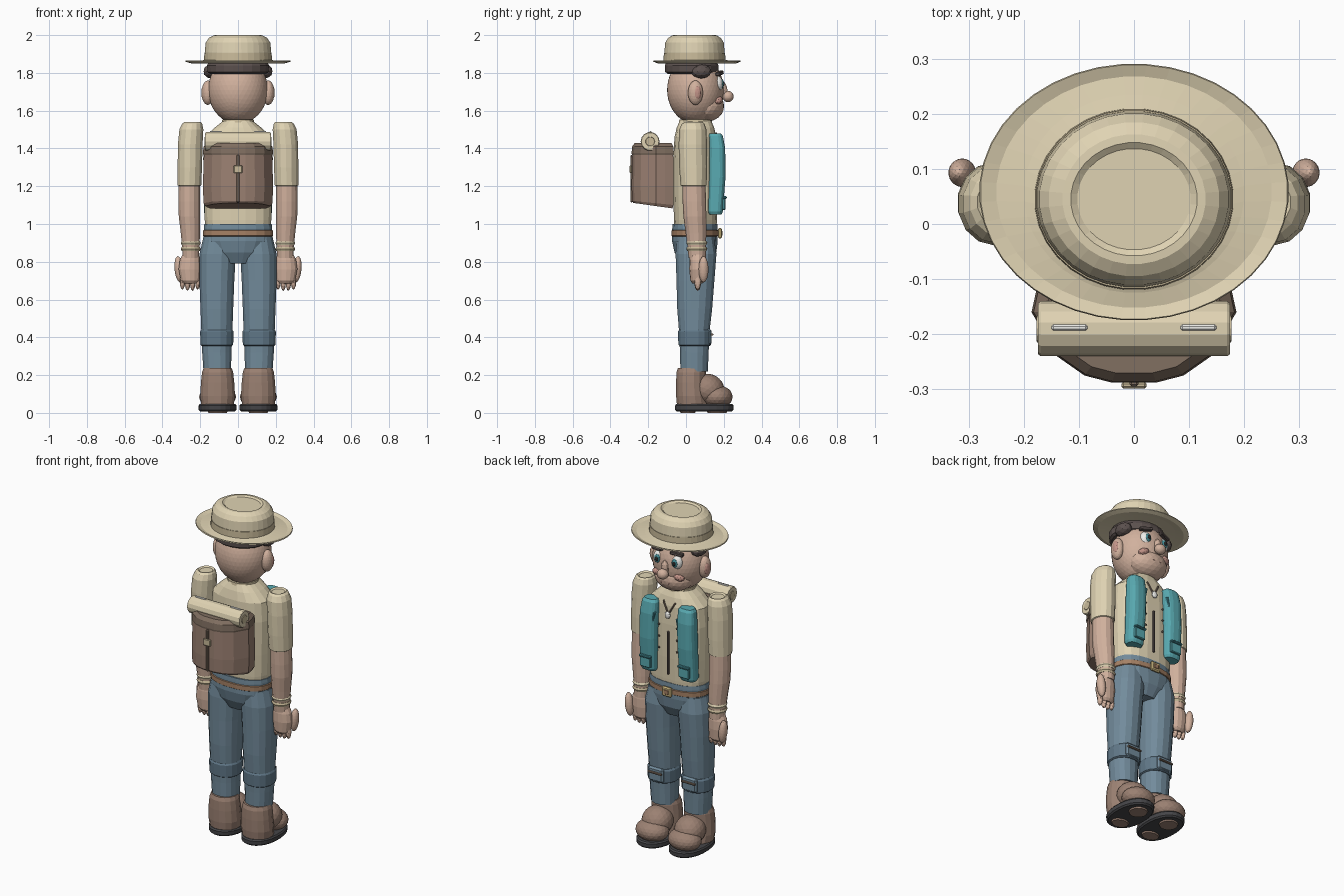
import bpy, bmesh, math
from mathutils import Vector, Matrix, Euler

COLORS = dict(cream=(.74, .65, .45), tan=(.58, .49, .32), skin=(.64, .44, .34), cheek=(.55, .30, .25),
              leather=(.33, .22, .17), lid=(.22, .16, .12), jeans=(.17, .26, .33), patch=(.12, .19, .25),
              teal=(.10, .40, .44), dark_teal=(.06, .26, .30), belt=(.38, .22, .13), gold=(.70, .55, .25),
              hair=(.11, .085, .08), sole=(.06, .06, .065), white=(.85, .85, .82), black=(.02, .02, .02))
MATS = {}
for key, c in COLORS.items():
    MATS[key] = bpy.data.materials.new(key)
    MATS[key].diffuse_color = (*c, 1)


def finish(name, bm, mat):
    bmesh.ops.recalc_face_normals(bm, faces=bm.faces)
    me = bpy.data.meshes.new(name)
    bm.to_mesh(me)
    bm.free()
    me.materials.append(MATS[mat])
    ob = bpy.data.objects.new(name, me)
    bpy.context.collection.objects.link(ob)
    return ob


def skin(name, rings, mat):
    """Bridge rings of 3D points and cap both ends."""
    bm = bmesh.new()
    vs = [[bm.verts.new(p) for p in r] for r in rings]
    n = len(vs[0])
    for a, b in zip(vs, vs[1:]):
        for i in range(n):
            j = (i + 1) % n
            bm.faces.new((a[i], a[j], b[j], b[i]))
    bm.faces.new(vs[0])
    bm.faces.new(vs[-1])
    return finish(name, bm, mat)


def loft(name, rings, mat, n=16, p=2.0):
    """Stack of (super)ellipses given as (z, cx, cy, rx, ry)."""
    def pt(z, cx, cy, rx, ry, t):
        c, s = math.cos(t), math.sin(t)
        return (cx + rx * math.copysign(abs(c) ** (2 / p), c), cy + ry * math.copysign(abs(s) ** (2 / p), s), z)
    return skin(name, [[pt(*r, 2 * math.pi * (i + .5) / n) for i in range(n)] for r in rings], mat)


def ball(name, loc, r, mat, sub=2, rot=(0, 0, 0)):
    bm = bmesh.new()
    m = Matrix.LocRotScale(Vector(loc), Euler(rot), Vector(r))
    bmesh.ops.create_icosphere(bm, subdivisions=sub, radius=1, matrix=m)
    return finish(name, bm, mat)


def box(name, loc, size, mat, rot=(0, 0, 0), bevel=.004):
    bm = bmesh.new()
    bmesh.ops.create_cube(bm, size=1, matrix=Matrix.LocRotScale(Vector(loc), Euler(rot), Vector(size)))
    bmesh.ops.bevel(bm, geom=bm.edges[:], offset=min(bevel, min(size) * .3), segments=1, affect='EDGES')
    return finish(name, bm, mat)


def rod(name, y, z, x0, x1, r, mat, n=14):
    """Cylinder lying along x with softened ends."""
    ring = lambda x, q: [(x, y + q * math.cos(2 * math.pi * i / n), z + q * math.sin(2 * math.pi * i / n))
                         for i in range(n)]
    return skin(name, [ring(x0, r * .93), ring(x0 + .005, r), ring(x1 - .005, r), ring(x1, r * .93)], mat)


# Hat
HY = .045
loft("hat_brim", [(1.862, 0, HY, .14, .13), (1.856, 0, .055, .20, .18), (1.851, 0, .058, .25, .21),
                  (1.860, 0, .058, .281, .233), (1.866, 0, .058, .279, .231), (1.858, 0, .058, .25, .21),
                  (1.864, 0, .055, .20, .18), (1.872, 0, HY, .16, .15)], "cream", 40)
loft("hat_band", [(1.862, 0, HY, .181, .165), (1.905, 0, HY, .179, .163)], "tan", 32)
loft("hat_crown", [(1.88, 0, HY, .175, .16), (1.91, 0, HY, .177, .16), (1.96, 0, HY, .172, .156),
                   (1.985, 0, HY, .155, .14), (1.999, 0, HY, .13, .118), (2.0, 0, HY, .115, .103),
                   (1.992, 0, HY, .103, .092)], "cream", 32)

# Head and face
ball("head", (0, .05, 1.71), (.158, .15, .18), "skin", 4)
ball("jaw", (0, .11, 1.625), (.118, .092, .083), "skin", 3)
loft("neck", [(1.49, 0, .05, .075, .075), (1.60, 0, .05, .068, .068)], "skin", 16)
loft("hair", [(1.795, 0, .03, .150, .128), (1.805, 0, .03, .163, .142), (1.84, 0, .03, .166, .144),
              (1.865, 0, .03, .15, .13)], "hair", 20)
ball("nose_bridge", (0, .198, 1.705), (.022, .022, .045), "skin")
ball("nose_tip", (0, .222, 1.675), (.033, .03, .03), "skin", 3)
box("mouth", (0, .193, 1.612), (.06, .012, .008), "cheek")
for s, side in ((1, "right"), (-1, "left")):
    ball(side + "_ear", (s * .16, .05, 1.695), (.033, .04, .065), "skin", 3)
    ball(side + "_inner_ear", (s * .178, .058, 1.695), (.017, .024, .042), "cheek")
    ball(side + "_sideburn", (s * .142, .08, 1.808), (.042, .055, .038), "hair")
    ball(side + "_eye", (s * .06, .168, 1.742), (.034, .028, .042), "white", 3)
    ball(side + "_iris", (s * .058, .189, 1.742), (.02, .012, .026), "dark_teal")
    ball(side + "_pupil", (s * .058, .197, 1.742), (.011, .008, .014), "black")
    box(side + "_eyebrow", (s * .065, .178, 1.798), (.075, .025, .02), "hair", (0, s * .15, -s * .3))
    ball(side + "_cheek", (s * .075, .172, 1.655), (.032, .022, .02), "cheek", 2, (0, s * .3, -s * .4))

# Torso and shirt details
loft("torso", [(.97, 0, .05, .172, .112), (1.02, 0, .05, .178, .115), (1.15, 0, .05, .182, .118),
               (1.35, 0, .05, .186, .118), (1.46, 0, .05, .176, .112), (1.51, 0, .05, .125, .1),
               (1.545, 0, .05, .08, .085)], "cream", 20, 2.5)
loft("collar", [(1.53, 0, .05, .088, .09), (1.552, 0, .05, .084, .086), (1.552, 0, .05, .07, .07)], "tan", 20)
box("placket", (0, .168, 1.18), (.014, .012, .26), "hair")
ball("pendant", (0, .175, 1.41), (.018, .01, .022), "white")
for s, side in ((1, "right"), (-1, "left")):
    box(side + "_collar_cord", (s * .022, .163, 1.452), (.008, .012, .075), "lid", (.15, s * .5, 0))
    loft(side + "_vest_panel", [(1.05, s * .13, .155, .045, .033), (1.065, s * .13, .155, .052, .04),
                                (1.25, s * .127, .165, .055, .045), (1.40, s * .124, .165, .055, .043),
                                (1.465, s * .12, .158, .05, .038), (1.48, s * .12, .155, .04, .03)],
         "teal", 16, 2.8)
    box(side + "_vest_pocket", (s * .128, .2, 1.105), (.07, .018, .06), "teal")
    box(side + "_pocket_flap", (s * .128, .205, 1.14), (.076, .022, .014), "dark_teal")
    box(side + "_vest_lapel", (s * .085, .19, 1.36), (.012, .02, .11), "dark_teal", (0, -s * .2, 0))
    for i in range(3):
        ball(f"{side}_button_{i}", (s * .06, .172, 1.20 + .07 * i), (.007, .006, .007), "lid", 1)

# Arms and hands
for s, side in ((1, "right"), (-1, "left")):
    loft(side + "_sleeve", [(z, s * x, y, rx, ry) for z, x, y, rx, ry in (
        (1.20, .257, .04, .056, .06), (1.205, .257, .04, .064, .069), (1.30, .255, .038, .066, .074),
        (1.42, .253, .036, .067, .075), (1.50, .247, .036, .065, .072), (1.53, .243, .038, .055, .06),
        (1.54, .24, .04, .045, .048), (1.533, .24, .04, .035, .038))], "cream", 14)
    loft(side + "_arm", [(z, s * x, y, r, r * 1.05) for z, x, y, r in (
        (1.22, .257, .042, .058), (1.12, .258, .044, .059), (1.04, .257, .047, .058), (.95, .252, .053, .052),
        (.88, .25, .057, .047), (.82, .25, .06, .044))], "skin", 14)
    for i, z in enumerate((.90, .868)):
        loft(f"{side}_bracelet_{i}", [(z - .011, s * .25, .057, .049, .051), (z, s * .25, .057, .054, .056),
                                      (z + .011, s * .25, .057, .049, .051)], "tan" if i else "cream", 14)
    loft(side + "_palm", [(z, s * x, .06, rx, ry) for z, x, rx, ry in (
        (.685, .252, .035, .026), (.70, .253, .05, .037), (.76, .256, .06, .043), (.81, .254, .055, .042),
        (.845, .25, .042, .037))], "skin", 14)
    ball(side + "_thumb", (s * .312, .093, .76), (.024, .026, .07), "skin", 3, (0, s * .1, 0))
    for i in range(4):
        ball(f"{side}_finger_{i}", (s * (.213 + .027 * i), .062, .688 + .006 * (i in (0, 3))),
             (.014, .018, .042), "skin")

# Hips and belt
loft("hips", [(.79, 0, .05, .095, .08), (.85, 0, .05, .15, .112), (.91, 0, .047, .184, .122),
              (.98, 0, .047, .183, .121), (1.0, 0, .047, .18, .12)], "jeans", 20, 2.4)
loft("belt", [(.935, 0, .047, .184, .122), (.938, 0, .047, .188, .126), (.965, 0, .047, .188, .126),
              (.968, 0, .047, .184, .122)], "belt", 20, 2.4)
box("buckle", (0, .18, .951), (.062, .02, .056), "gold", bevel=.006)
box("buckle_centre", (0, .186, .951), (.036, .014, .03), "belt")

# Legs and boots
for s, side in ((1, "right"), (-1, "left")):
    loft(side + "_leg", [(z, s * x, y, rx, ry) for z, x, y, rx, ry in (
        (.93, .1, .05, .085, .1), (.84, .108, .053, .098, .11), (.70, .112, .05, .094, .102),
        (.55, .112, .046, .088, .094), (.44, .112, .044, .084, .083), (.32, .112, .044, .079, .077),
        (.22, .11, .043, .074, .074))], "jeans", 16, 2.2)
    loft(side + "_knee_band", [(z, s * .112, .046, .084 + d, .084 + d) for z, d in (
        (.355, -.003), (.36, .004), (.43, .006), (.44, 0))], "patch", 16, 2.2)
    box(side + "_knee_pad", (s * .112, .119, .402), (.1, .034, .085), "jeans", bevel=.01)
    rod(side + "_knee_strap", .138, .415, s * .112 - .045, s * .112 + .045, .007, "lid", 8)
    cx = s * .108
    loft(side + "_boot_shaft", [(.045, cx, .035, .088, .085), (.09, cx, .03, .094, .084), (.16, cx, .026, .09, .08),
                                (.215, cx, .028, .084, .08), (.237, cx, .03, .076, .074),
                                (.237, cx, .035, .06, .06)], "leather", 16)
    ball(side + "_boot_instep", (cx, .115, .125), (.088, .09, .082), "leather", 3, (-.35, 0, 0))
    ball(side + "_boot_toe", (cx, .165, .085), (.098, .082, .062), "leather", 3)
    loft(side + "_sole", [(.008, cx, .097, .093, .148), (.016, cx, .097, .101, .156), (.038, cx, .097, .102, .157),
                          (.046, cx, .097, .096, .15)], "sole", 24, 2.2)
    for part, y, ry in (("toe", .165, .05), ("heel", .01, .038)):
        loft(f"{side}_{part}_tread", [(0, cx, y, .05, ry), (.012, cx, y, .055, ry + .005)], "leather", 14)

# Backpack: half plan mirrored into a full outline
half = [(.16, -.065), (.175, -.11), (.186, -.16), (.14, -.24), (.09, -.275), (.04, -.288)]
plan = half + [(-x, y) for x, y in reversed(half)]


def pack_ring(z, k, tilt=0):
    return [(x * k, -.16 + (y + .16) * k, z + tilt * (y + .06)) for x, y in plan]


skin("backpack", [pack_ring(1.082, .93, -.13), pack_ring(1.10, .98, -.1), pack_ring(1.2, 1), pack_ring(1.38, .97)],
     "leather")
skin("backpack_lid", [pack_ring(1.365, .985), pack_ring(1.375, 1), pack_ring(1.41, .98), pack_ring(1.43, .86)], "lid")
box("pack_strap", (0, -.289, 1.24), (.016, .012, .25), "lid")
box("pack_buckle", (0, -.293, 1.29), (.046, .012, .04), "tan")
rod("bedroll", -.19, 1.437, -.174, .174, .05, "cream")
for s, side in ((1, "right"), (-1, "left")):
    rod(side + "_bedroll_core", -.19, 1.437, s * .174 - .003, s * .174 + .003, .025, "tan", 12)
    box(side + "_bedroll_tie", (s * .117, -.188, 1.486), (.065, .011, .012), "white")
